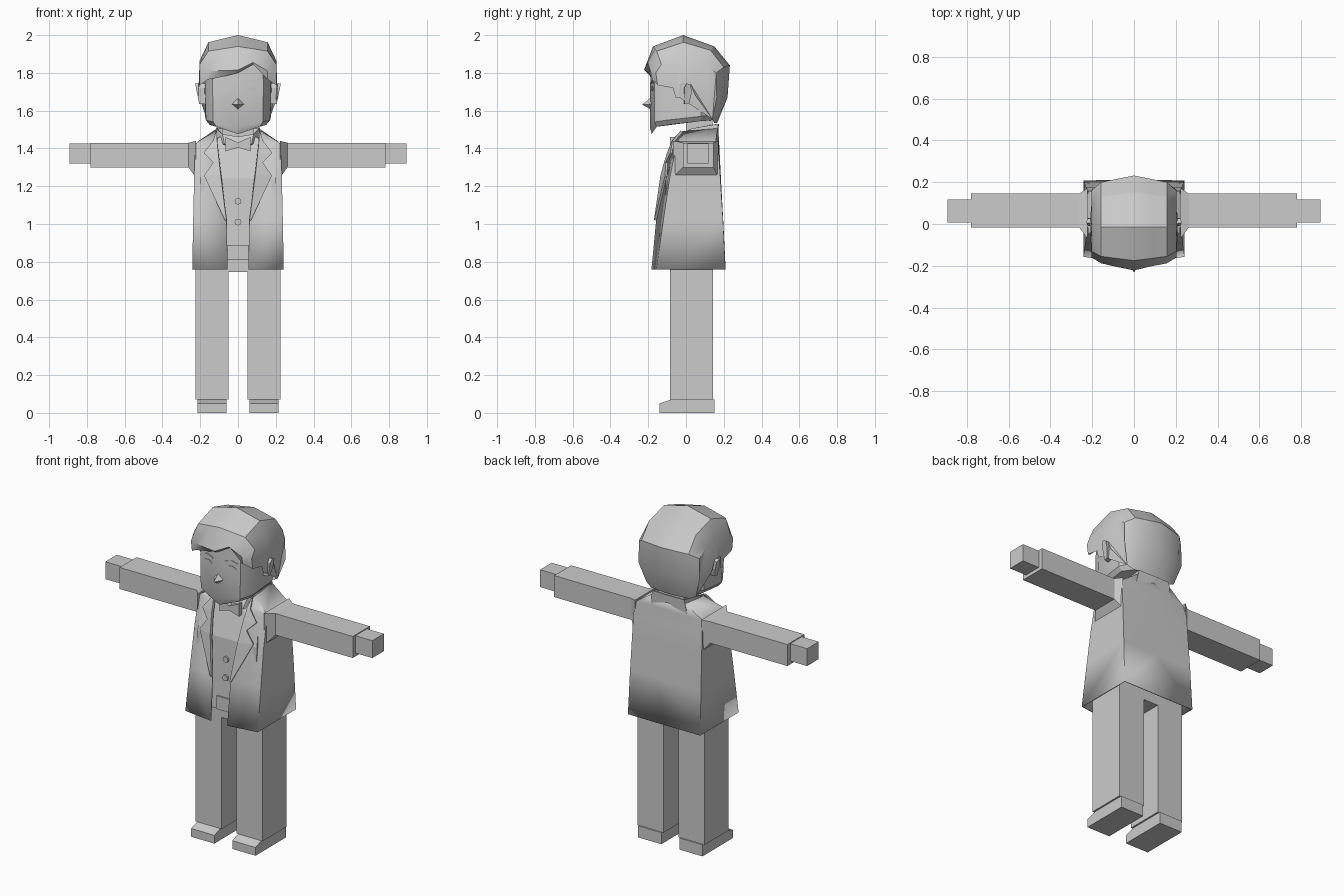
import bpy, bmesh, math
from mathutils import Vector

if "Cube" in bpy.data.objects:
    bpy.data.objects.remove(bpy.data.objects["Cube"])

grey = bpy.data.materials.new("plain_grey")
grey.diffuse_color = (0.6, 0.6, 0.6, 1)
grey.use_nodes = True
grey.node_tree.nodes["Principled BSDF"].inputs["Base Color"].default_value = grey.diffuse_color


def finish(name, bm, smooth=None, mirror=False, thick=0):
    bmesh.ops.remove_doubles(bm, verts=bm.verts, dist=1e-5)
    bmesh.ops.recalc_face_normals(bm, faces=bm.faces)
    me = bpy.data.meshes.new(name)
    bm.to_mesh(me)
    bm.free()
    me.materials.append(grey)
    ob = bpy.data.objects.new(name, me)
    bpy.context.collection.objects.link(ob)
    if mirror:
        m = ob.modifiers.new("mirror", 'MIRROR')
        m.use_clip = True
    if thick:
        s = ob.modifiers.new("thickness", 'SOLIDIFY')
        s.thickness = thick
        s.offset = 0
    if smooth:
        bpy.ops.object.select_all(action='DESELECT')
        ob.select_set(True)
        bpy.context.view_layer.objects.active = ob
        bpy.ops.object.shade_smooth_by_angle(angle=math.radians(smooth))
    return ob


def loft(name, rings, closed=True, caps=True, **kw):
    """Skin a list of equally long point rings."""
    bm = bmesh.new()
    rows = [[bm.verts.new(p) for p in r] for r in rings]
    n = len(rows[0])
    for a, b in zip(rows, rows[1:]):
        for i in range(n if closed else n - 1):
            j = (i + 1) % n
            bm.faces.new((a[i], a[j], b[j], b[i]))
    if caps:
        bm.faces.new(rows[0])
        bm.faces.new(rows[-1])
    return finish(name, bm, **kw)


def rect_z(x0, x1, y0, y1, z):
    return [(x0, y0, z), (x1, y0, z), (x1, y1, z), (x0, y1, z)]


def rect_x(x, y0, y1, z0, z1):
    return [(x, y0, z0), (x, y1, z0), (x, y1, z1), (x, y0, z1)]


def prism_y(name, pts, y0, y1, **kw):
    return loft(name, [[(x, y0, z) for x, z in pts], [(x, y1, z) for x, z in pts]], **kw)


def both(half):
    """Complete a half ring (first point on the middle) to a full symmetric ring."""
    return half + [(-x, y, z) for x, y, z in reversed(half) if x > 1e-6]


# Legs and shoes
loft("trouser_leg", [rect_z(.05, .225, -.085, .143, z) for z in (.07, .85)], mirror=True)
shoe = [(-.14, 0), (.15, 0), (.15, .07), (-.08, .07), (-.14, .05)]
loft("shoe", [[(x, y, z) for y, z in shoe] for x in (.06, .215)], mirror=True)

# Hips, waistcoat, waistband and buttons
loft("hips", [rect_z(-.22, .22, -.085, .143, z) for z in (.745, .9)])
loft("waistcoat", [rect_z(-.2, .2, -.12, .143, .81), rect_z(-.2, .2, -.105, .143, 1.24),
                   rect_z(-.18, .18, -.055, .143, 1.40), rect_z(-.10, .10, -.02, .143, 1.46)])
prism_y("waistband", [(-.055, .81), (.055, .81), (.055, .89), (-.055, .89)], -.126, -.11)
for z, y in ((1.12, -.109), (1.01, -.113)):
    ring = [(.018 * math.cos(k * math.pi / 4), z + .018 * math.sin(k * math.pi / 4)) for k in range(8)]
    prism_y("button", ring, y - .012, y + .01)

# Jacket: half rings running inner front edge, front corner, back corner, back middle
jacket = [
    [(.055, -.18, .76), (.24, -.155, .76), (.24, .207, .76), (0, .207, .76)],
    [(.06, -.155, 1.02), (.235, -.118, 1.02), (.235, .194, 1.02), (0, .194, 1.02)],
    [(.088, -.125, 1.24), (.23, -.085, 1.24), (.23, .18, 1.24), (0, .182, 1.24)],
    [(.102, -.092, 1.36), (.228, -.06, 1.36), (.228, .172, 1.36), (0, .176, 1.36)],
    [(.11, -.06, 1.44), (.218, -.045, 1.43), (.218, .155, 1.43), (0, .172, 1.44)],
    [(.112, -.015, 1.49), (.115, 0, 1.49), (.11, .165, 1.505), (0, .167, 1.51)],
]
loft("jacket", jacket, closed=False, caps=False, mirror=True, thick=.006, smooth=30)


def front_edge(z):
    """Inner edge and front corner of the jacket front at height z."""
    for a, b in zip(jacket, jacket[1:]):
        if z <= b[0][2] or b is jacket[-1]:
            t = (z - a[0][2]) / (b[0][2] - a[0][2])
            return Vector(a[0]).lerp(Vector(b[0]), t), Vector(a[1]).lerp(Vector(b[1]), t)


def on_front(x, z):
    a, b = front_edge(z)
    t = (x - a.x) / max(b.x - a.x, .02)
    return (x, a.y + (b.y - a.y) * t - .009, z)


# Notched lapels lying on the jacket fronts
lapel = [(.068, 1.02), (.178, 1.255), (.13, 1.325), (.18, 1.375), (.13, 1.44), (.114, 1.49)]
loft("lapel", [[on_front(front_edge(z)[0].x, z), on_front(x, z)] for x, z in lapel],
     closed=False, caps=False, mirror=True, thick=.012)

# Shoulder flares, sleeves and hands
loft("shoulder", [rect_x(.222, -.07, .172, 1.245, 1.44), rect_x(.262, -.017, .145, 1.30, 1.43)], mirror=True)
loft("sleeve", [rect_x(x, -.017, .145, 1.30, 1.43) for x in (.2, .78)], mirror=True)
loft("hand", [rect_x(x, .008, .118, 1.32, 1.425) for x in (.77, .893)], mirror=True)

# Neck, shirt collar and bow tie
loft("neck", [rect_z(-.085, .085, 0, .14, z) for z in (1.40, 1.60)])
loft("shirt_collar", [
    both([(0, -.06, 1.42), (.07, -.055, 1.42), (.12, .03, 1.43), (.12, .16, 1.43), (0, .165, 1.43)]),
    both([(0, -.03, 1.46), (.08, -.025, 1.475), (.112, .03, 1.505), (.105, .168, 1.53), (0, .17, 1.53)])],
    caps=False, thick=.008)
bow = [(-.065, 1.385), (0, 1.405), (.065, 1.385), (.065, 1.46), (0, 1.432), (-.065, 1.46)]
prism_y("bow_tie", bow, -.085, -.055)

# Head: plan rings from crown height down to the jaw
plan = [(0, -.19), (.135, -.168), (.175, -.10), (.18, .08), (.12, .16), (0, .18)]
loft("head", [
    both([(x * .95, y * .95, 1.88) for x, y in plan]),
    both([(x, y, 1.74) for x, y in plan]),
    both([(x * .97, y, z) for (x, y), z in zip(plan, (1.51, 1.54, 1.55, 1.57, 1.58, 1.58))]),
    both([(0, -.182, 1.476), (.115, -.155, 1.515), (.15, -.095, 1.525),
          (.155, .08, 1.545), (.1, .14, 1.55), (0, .15, 1.55)])], smooth=30)

# Nose, eyes and brows
bm = bmesh.new()
tip = bm.verts.new((0, -.232, 1.632))
base = [bm.verts.new(p) for p in ((-.036, -.178, 1.635), (0, -.178, 1.677), (.036, -.178, 1.635), (0, -.178, 1.602))]
for i in range(4):
    bm.faces.new((base[i], base[(i + 1) % 4], tip))
finish("nose", bm)


def face_plate(name, pts):
    loft(name, [[(x, -.19 + .163 * x + d, z) for x, z in pts] for d in (-.003, .003)], mirror=True)


face_plate("eye", [(.045, 1.715), (.065, 1.705), (.09, 1.705), (.11, 1.717), (.09, 1.73), (.065, 1.73)])
face_plate("brow", [(.04, 1.745), (.08, 1.755), (.12, 1.743), (.12, 1.75), (.08, 1.764), (.04, 1.753)])

# Ears
ear = [(-.012, 1.635), (.012, 1.64), (.024, 1.69), (.022, 1.735), (0, 1.745), (-.014, 1.72)]
loft("ear", [[(.165, y, z) for y, z in ear],
             [(.205 + .2 * (z - 1.635), y + .005, z) for y, z in ear]], mirror=True)

# Hair: slices across x, each running fringe, crown, nape
mid = [(-.195, 1.80), (-.222, 1.815), (-.175, 1.94), (-.015, 2.0), (.15, 1.94), (.232, 1.84), (.22, 1.67), (.165, 1.535)]
shoulder = [(-.18, 1.765), (-.188, 1.81), (-.155, 1.915), (-.015, 1.962), (.13, 1.92), (.2, 1.83), (.192, 1.67), (.15, 1.535)]
side = [(-.15, 1.735), (-.16, 1.80), (-.13, 1.845), (-.015, 1.865), (.10, 1.845), (.16, 1.80), (.163, 1.67), (.14, 1.555)]
hairline = [(.05, 1.68), (.022, 1.745), (-.03, 1.745), (-.035, 1.67), (-.055, 1.67), (-.07, 1.72)]
parting = [(-.19, 1.845)] + [((a[0] + b[0]) / 2, (a[1] + b[1]) / 2) for a, b in zip(mid, shoulder)][1:]
parting[1] = (-.203, 1.855)
swoop = [(-.185, 1.78)] + parting[1:]
swoop[1] = (-.206, 1.812)
slices = [(-.203, side), (-.157, shoulder), (-.08, swoop), (0, mid), (.08, parting), (.157, shoulder), (.203, side)]


def side_x(s, z):
    return s * (.208 if z > 1.6 else .185)


bm = bmesh.new()
rows = []
for x, prof in slices:
    row = []
    for y, z in prof:
        px = x * (.82 if z < 1.6 and abs(x) > .1 else 1)
        row.append(bm.verts.new((px, y, z)))
    rows.append(row)
for a, b in zip(rows, rows[1:]):
    for i in range(len(a) - 1):
        bm.faces.new((a[i], a[i + 1], b[i + 1], b[i]))
# Side panels with the sideburns cut around the ears
for row, s in ((rows[0], -1), (rows[-1], 1)):
    lower = [bm.verts.new((side_x(s, z), y, z)) for y, z in hairline]
    face = bm.faces.new(row + lower)
    bmesh.ops.triangulate(bm, faces=[face])
finish("hair", bm, smooth=30)
